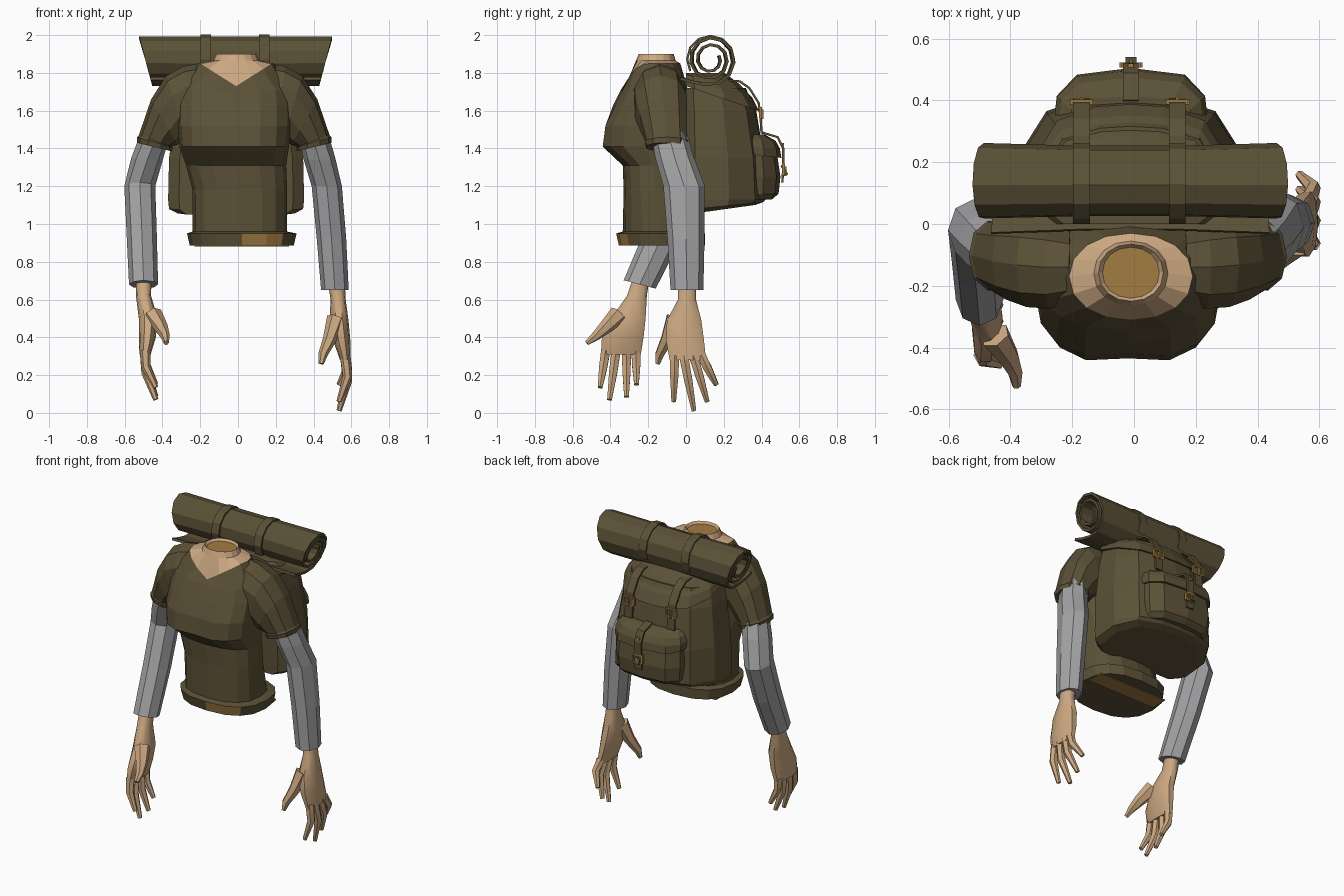
import bpy, bmesh, math
from mathutils import Vector as V

if "Cube" in bpy.data.objects:
    bpy.data.objects.remove(bpy.data.objects["Cube"])


def material(name, r, g, b):
    m = bpy.data.materials.new(name)
    m.diffuse_color = (r, g, b, 1)
    m.use_nodes = True
    m.node_tree.nodes["Principled BSDF"].inputs["Base Color"].default_value = m.diffuse_color
    return m


OLIVE = material("olive cloth", .105, .082, .038)
SKIN = material("skin", .60, .39, .22)
GREY = material("grey sleeve", .37, .37, .38)
TAN = material("tan", .36, .20, .055)


def finish(name, bm, mats, smooth=False):
    bmesh.ops.recalc_face_normals(bm, faces=bm.faces)
    me = bpy.data.meshes.new(name)
    bm.to_mesh(me)
    bm.free()
    for m in mats:
        me.materials.append(m)
    ob = bpy.data.objects.new(name, me)
    bpy.context.collection.objects.link(ob)
    if smooth:
        bpy.ops.object.select_all(action='DESELECT')
        ob.select_set(True)
        bpy.context.view_layer.objects.active = ob
        bpy.ops.object.shade_smooth_by_angle(angle=math.radians(40))
    return ob


def ring(c, a, b, n=8, p=2.0):
    """Superellipse of n points around c with half axes a and b."""
    c, a, b = V(c), V(a), V(b)
    out = []
    for i in range(n):
        t = 2 * math.pi * i / n
        k, s = math.cos(t), math.sin(t)
        out.append(c + a * math.copysign(abs(k) ** (2 / p), k)
                   + b * math.copysign(abs(s) ** (2 / p), s))
    return out


def loft(name, rings, mats, paint=None, smooth=False):
    """Skin closed rings, cap both ends; paint(segment, centre) picks the material."""
    bm = bmesh.new()
    vs = [[bm.verts.new(p) for p in r] for r in rings]
    n = len(vs[0])
    made = [(-1, bm.faces.new(vs[0])), (len(vs) - 1, bm.faces.new(vs[-1]))]
    for s in range(len(vs) - 1):
        for i in range(n):
            j = (i + 1) % n
            made.append((s, bm.faces.new((vs[s][i], vs[s][j], vs[s + 1][j], vs[s + 1][i]))))
    if paint:
        for s, f in made:
            f.material_index = paint(s, f.calc_center_median())
    return finish(name, bm, mats, smooth)


def box(name, c, size, mat):
    bm = bmesh.new()
    bmesh.ops.create_cube(bm, size=1)
    for v in bm.verts:
        v.co = V(c) + V(size) * v.co
    return finish(name, bm, [mat])


def tube(name, pts, radii, mat):
    """Tapered six-sided finger along points."""
    rings = []
    for i, p in enumerate(pts):
        d = (V(pts[min(i + 1, len(pts) - 1)]) - V(pts[max(i - 1, 0)])).normalized()
        a = d.cross(V((0, 1, 0))).normalized() * radii[i]
        rings.append(ring(p, a, d.cross(a), 6))
    return loft(name, rings, [mat], smooth=True)


# Torso: centre x, height, half width, front y, back y
body = [(.02, .885, .275, -.355, .10), (.02, .95, .29, -.37, .10), (.01, .96, .25, -.335, .06),
        (.01, 1.18, .25, -.33, .0), (-.01, 1.31, .265, -.335, .0), (-.02, 1.41, .29, -.455, .0),
        (-.02, 1.52, .30, -.44, .0), (-.02, 1.63, .30, -.385, .01), (-.02, 1.71, .29, -.345, .01),
        (-.01, 1.85, .20, -.31, -.03), (-.01, 1.865, .12, -.265, -.055),
        (-.01, 1.90, .105, -.25, -.065), (-.01, 1.885, .092, -.24, -.075)]
rings = [ring((x, (f + b) / 2, z), (w, 0, 0), (0, (b - f) / 2, 0), 16, 2.5 if z < 1.8 else 2.1)
         for x, z, w, f, b in body]
for r in rings[5:7]:
    r[12].y += .02
for p in rings[9]:                      # V neckline
    if p.y < -.17:
        p.z -= .12 * max(0, 1 - abs(p.x + .01) / .19)


def torso_paint(s, c):
    if s == 12:
        return 2
    if s >= 9:
        return 1
    return 2 if s == 0 and c.y < -.25 and .03 < c.x < .25 else 0


loft("shirt_torso", rings, [OLIVE, SKIN, TAN], torso_paint)
box("belt_underside", (.02, -.04, .884), (.50, .11, .008), TAN)

# Short sleeves: outer and inner edge (x, z) with front and back y
sleeve = [(.19, 1.85, .18, 1.50, -.26, -.02), (.27, 1.835, .22, 1.48, -.28, .0),
          (.36, 1.785, .26, 1.46, -.275, .01), (.44, 1.66, .30, 1.42, -.25, .01),
          (.505, 1.47, .335, 1.41, -.215, .01), (.515, 1.46, .325, 1.405, -.22, .015),
          (.515, 1.43, .33, 1.385, -.215, .01)]
for side, s in (("left", 1), ("right", -1)):
    rr = [ring((s * (xo + xi) / 2 - .02, (f + b) / 2, (zo + zi) / 2),
               (s * (xo - xi) / 2, 0, (zo - zi) / 2), (0, (b - f) / 2, 0), 10, 2.3)
          for xo, zo, xi, zi, f, b in sleeve]
    loft(side + "_shirt_sleeve", rr, [OLIVE])

# Long grey sleeves: x, y, z, half x, half y, tilt
arms = {"left": [(.40, -.09, 1.47, .08, .09, .03), (.43, -.06, 1.35, .085, .10, .01),
                 (.47, -.01, 1.20, .08, .11, 0), (.495, .0, .92, .078, .098, 0),
                 (.513, .005, .65, .073, .087, 0)],
        "right": [(-.44, -.10, 1.47, .08, .09, .03), (-.48, -.06, 1.35, .085, .10, .01),
                  (-.52, -.02, 1.20, .082, .10, -.02), (-.51, -.12, .95, .08, .093, -.03),
                  (-.50, -.245, .68, .077, .085, -.022)]}
for side, a in arms.items():
    loft(side + "_arm_sleeve",
         [ring((x, y, z), (rx, 0, 0), (0, ry, t), 8) for x, y, z, rx, ry, t in a], [GREY])

# Hands: palm rings, finger roots/tips (y, z), thumb path
palms = {"left": [(.52, .005, .70, .045, .05), (.53, .005, .60, .04, .05),
                  (.535, -.01, .49, .05, .095), (.55, -.005, .38, .045, .105),
                  (.568, .01, .28, .028, .10)],
         "right": [(-.50, -.235, .72, .042, .045), (-.50, -.26, .62, .04, .055),
                   (-.475, -.305, .50, .05, .095), (-.48, -.335, .40, .045, .115),
                   (-.492, -.345, .31, .03, .11)]}
fingers = {"left": (.568, .58, .535, .30, [(-.06, -.065, .06), (-.012, .042, .012),
                                           (.04, .112, .06), (.082, .16, .15)]),
           "right": (-.492, -.487, -.435, .33, [(-.425, -.455, .135), (-.37, -.405, .07),
                                                (-.315, -.315, .085), (-.265, -.262, .15)])}
thumbs = {"left": [(.52, -.06, .50), (.485, -.10, .39), (.45, -.14, .31), (.44, -.15, .26)],
          "right": [(-.45, -.36, .52), (-.405, -.43, .45), (-.385, -.48, .405), (-.38, -.525, .37)]}
for side in palms:
    loft(side + "_palm", [ring((x, y, z), (rx, 0, 0), (0, ry, 0), 10, 2.4)
                          for x, y, z, rx, ry in palms[side]], [SKIN], smooth=True)
    xa, xm, xb, z0, tips = fingers[side]
    for i, (ya, yb, zb) in enumerate(tips):
        tube(f"{side}_finger_{i + 1}",
             [(xa, ya, z0), (xm, ya * .55 + yb * .45, z0 * .55 + zb * .45), (xb, yb, zb)],
             (.028, .025, .014), SKIN)
    tube(side + "_thumb", thumbs[side], (.05, .036, .025, .014), SKIN)


# Backpack: outline stretched per level (z, half width, depth, backward tilt)
def pack(name, half, levels, y0=0.0, cx=-.01):
    out = half + [(-x, y) for x, y in reversed(half) if x]
    return loft(name, [[V((cx + x * w, y0 + y * d, z + k * y)) for x, y in out]
                       for z, w, d, k in levels], [OLIVE])


shell = [(-.84, 0), (-1, .12), (-1, .55), (-.76, .88), (-.35, 1), (0, 1.02)]
pack("backpack_body", shell, [(1.05, .31, .36, .05), (1.075, .355, .40, .04), (1.13, .36, .415, 0),
                              (1.35, .355, .405, 0), (1.60, .32, .365, 0), (1.72, .29, .31, 0)])
pack("backpack_lid", shell, [(1.73, .315, .38, -.13), (1.76, .30, .345, -.09),
                             (1.79, .26, .28, -.05), (1.80, .18, .2, 0)])
pouch = [(-1, 0), (-.96, .5), (-.7, .88), (0, 1)]
pack("back_pocket", pouch, [(1.13, .21, .13, 0), (1.16, .235, .165, 0), (1.25, .245, .175, 0),
                            (1.42, .235, .15, 0)], .325)
pack("pocket_lid", pouch, [(1.37, .25, .18, -.02), (1.41, .25, .172, -.01), (1.45, .235, .15, -.01),
                           (1.475, .20, .09, 0)], .325)

# Rolled mat: a spiral sheet with a loose outer edge and slanted ends
path = [(-.03, 1.77), (.03, 1.752)]
for i in range(27):
    t = i / 11
    r, a = .135 - .036 * t, math.radians(-105 + 360 * t)
    path.append((.13 + r * math.cos(a), 1.87 + r * math.sin(a)))
bm = bmesh.new()
cols = []
for u, sc in ((-1, 1), (-.35, .93), (.35, .93), (1, 1)):
    cols.append([bm.verts.new((-.012 + u * (.515 - .28 * (2 - z)), .13 + (y - .13) * sc, z))
                 for y, z in path])
for a, b in zip(cols, cols[1:]):
    for i in range(len(path) - 1):
        bm.faces.new((a[i], a[i + 1], b[i + 1], b[i]))
mat_roll = finish("rolled_mat", bm, [OLIVE])
mod = mat_roll.modifiers.new("thickness", 'SOLIDIFY')
mod.thickness, mod.offset = .016, 0


# Straps follow (y, z) points; buckles are small square frames with a prong
def strap(name, x, w, pts):
    bm = bmesh.new()
    rows = [[bm.verts.new((x + s * w / 2, y, z)) for s in (-1, 1)] for y, z in pts]
    for a, b in zip(rows, rows[1:]):
        bm.faces.new((a[0], a[1], b[1], b[0]))
    ob = finish(name, bm, [OLIVE])
    m = ob.modifiers.new("thickness", 'SOLIDIFY')
    m.thickness, m.offset = .012, 0


def buckle(name, x, y, z, w, h):
    for s in (-1, 1):
        box(name + "_side", (x + s * w / 2, y, z), (.01, .016, h), TAN)
        box(name + "_bar", (x, y, z + s * h / 2), (w, .016, .01), TAN)
    box(name + "_prong", (x, y + .01, z - .01), (.01, .012, h), TAN)


over = [(.13 + .124 * math.cos(math.radians(a)), 1.872 + .124 * math.sin(math.radians(a)))
        for a in range(210, -61, -30)]
for side, x in (("left", .14), ("right", -.17)):
    strap(side + "_lid_strap", x, .055,
          over + [(.285, 1.755), (.335, 1.72), (.385, 1.64), (.395, 1.56), (.40, 1.48)])
    buckle(side + "_lid_buckle", x, .395, 1.59, .07, .05)
strap("pocket_strap", -.01, .05, [(.40, 1.485), (.485, 1.46), (.515, 1.40), (.515, 1.30), (.51, 1.22)])
buckle("pocket_buckle", -.01, .515, 1.29, .065, .05)
strap("pocket_strap_end", -.01, .035, [(.505, 1.31), (.525, 1.28), (.535, 1.26)])
box("pocket_stud", (-.01, .512, 1.42), (.018, .016, .018), TAN)
